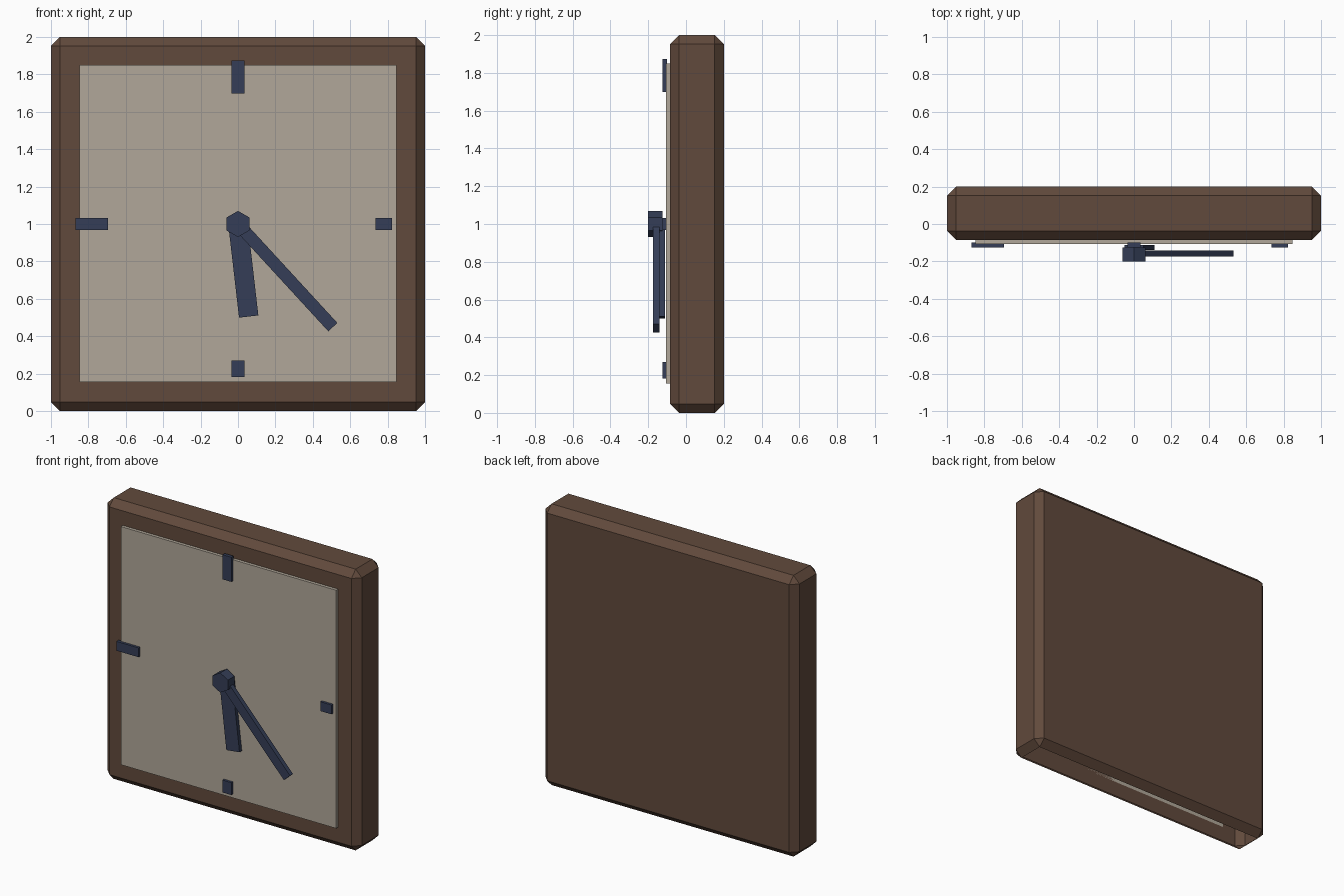
import bpy, bmesh, math
from mathutils import Matrix, Vector

if "Cube" in bpy.data.objects:
    bpy.data.objects.remove(bpy.data.objects["Cube"])


def material(name, rgb):
    m = bpy.data.materials.new(name)
    m.diffuse_color = (*rgb, 1)
    m.use_nodes = True
    m.node_tree.nodes["Principled BSDF"].inputs["Base Color"].default_value = m.diffuse_color
    return m


WOOD = material("brown wood", (0.12, 0.068, 0.045))
CREAM = material("cream dial", (0.44, 0.39, 0.32))
NAVY = material("dark navy", (0.035, 0.048, 0.095))


def finish(bm, name, mat):
    bmesh.ops.recalc_face_normals(bm, faces=bm.faces)
    me = bpy.data.meshes.new(name)
    bm.to_mesh(me)
    bm.free()
    me.materials.append(mat)
    ob = bpy.data.objects.new(name, me)
    bpy.context.collection.objects.link(ob)
    return ob


def box_mesh(x, y, z):
    bm = bmesh.new()
    lo, hi = Vector((x[0], y[0], z[0])), Vector((x[1], y[1], z[1]))
    bmesh.ops.create_cube(bm, size=1)
    bmesh.ops.scale(bm, vec=hi - lo, verts=bm.verts)
    bmesh.ops.translate(bm, vec=(lo + hi) / 2, verts=bm.verts)
    return bm


# Chamfered case, open underneath
case = box_mesh((-1, 1), (-0.085, 0.2), (0, 2))
bmesh.ops.bevel(case, geom=case.edges[:], offset=0.048, segments=1,
                profile=0.5, affect='EDGES')
bottom = [f for f in case.faces if all(v.co.z < 0.001 for v in f.verts)]
bmesh.ops.delete(case, geom=bottom, context='FACES')
finish(case, "case", WOOD)

# Square dial
finish(box_mesh((-0.847, 0.847), (-0.107, -0.085), (0.155, 1.849)), "dial", CREAM)

# Hour markers: two long, two short
for name, x, z in (
    ("marker_top", (-0.035, 0.035), (1.698, 1.873)),
    ("marker_left", (-0.87, -0.695), (0.967, 1.033)),
    ("marker_right", (0.735, 0.823), (0.967, 1.033)),
    ("marker_bottom", (-0.035, 0.035), (0.182, 0.27)),
):
    finish(box_mesh(x, (-0.125, -0.1), z), name, NAVY)


# Hands, hanging from the centre and swung towards +x
def hand(name, width, length, y, degrees):
    bm = box_mesh((-width / 2, width / 2), y, (-length, 0))
    bm.transform(Matrix.Translation((0, 0, 1)) @
                 Matrix.Rotation(-math.radians(degrees), 4, 'Y'))
    finish(bm, name, NAVY)


hand("hour_hand", 0.104, 0.498, (-0.139, -0.112), 6.6)
hand("minute_hand", 0.066, 0.749, (-0.174, -0.141), 42.6)

# Hexagonal hub with a corner pointing up
hub = bmesh.new()
bmesh.ops.create_cone(hub, cap_ends=True, segments=6, radius1=0.07,
                      radius2=0.07, depth=0.075)
top_angle = max(hub.verts, key=lambda v: v.co.y).co
spin = math.pi / 2 - math.atan2(top_angle.y, top_angle.x)
hub.transform(Matrix.Translation((0, -0.1625, 1)) @
              Matrix.Rotation(math.pi / 2, 4, 'X') @ Matrix.Rotation(spin, 4, 'Z'))
finish(hub, "hub", NAVY)
